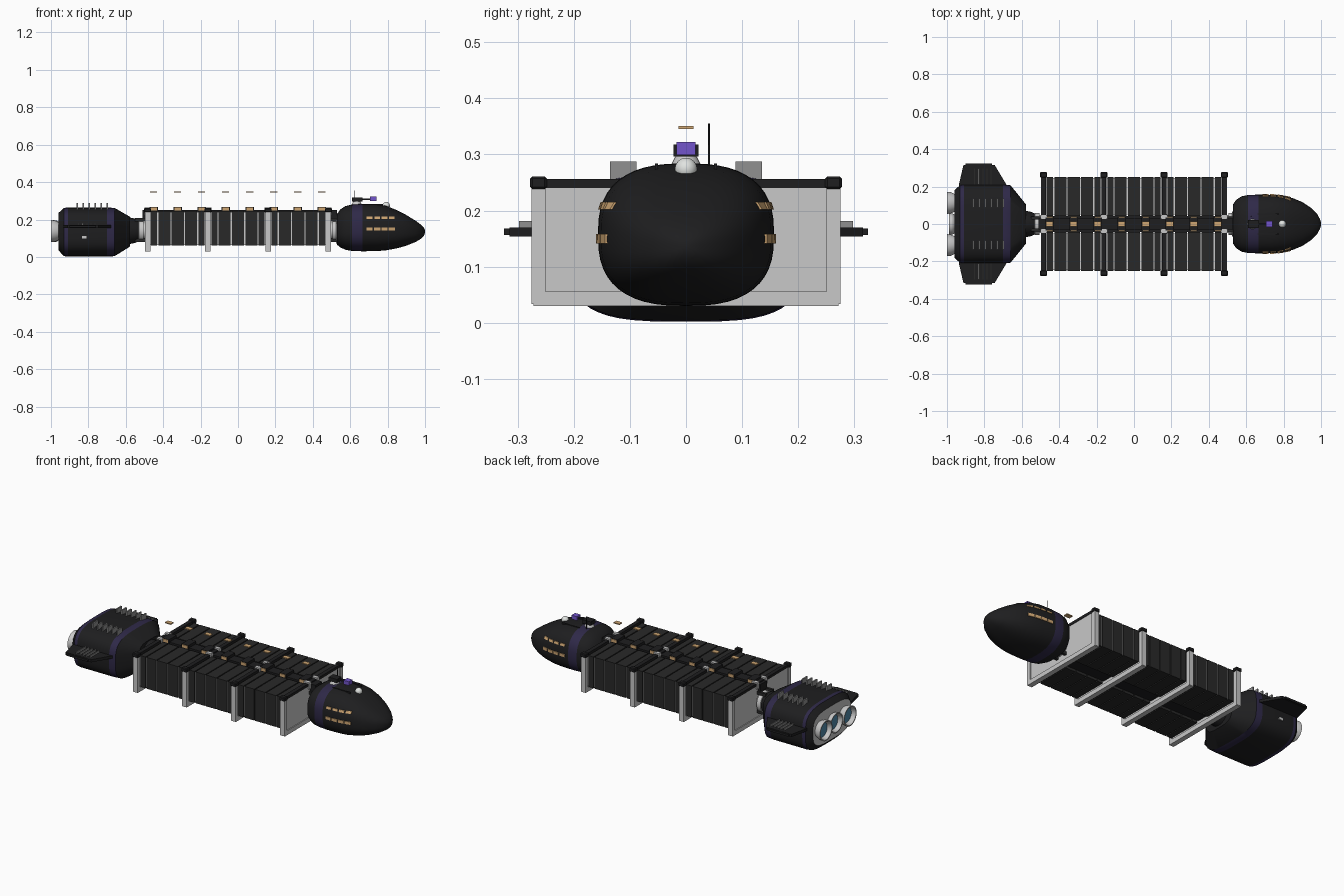
import bpy, bmesh, math
from mathutils import Matrix, Vector

if "Cube" in bpy.data.objects:
    bpy.data.objects.remove(bpy.data.objects["Cube"])


def mat(name, r, g, b):
    m = bpy.data.materials.new(name)
    m.diffuse_color = (r, g, b, 1)
    m.use_nodes = True
    m.node_tree.nodes["Principled BSDF"].inputs["Base Color"].default_value = m.diffuse_color
    return m


BLACK = mat("hull black", 0.013, 0.013, 0.014)
DARK = mat("container charcoal", 0.022, 0.022, 0.022)
GREY = mat("light grey", 0.58, 0.58, 0.58)
METAL = mat("mid grey", 0.28, 0.28, 0.28)
TAN = mat("warm tan", 0.62, 0.38, 0.17)
PURPLE = mat("bright purple", 0.17, 0.09, 0.60)
BAND = mat("dark purple", 0.028, 0.022, 0.065)
BLUE = mat("engine blue", 0.08, 0.25, 0.40)
WHITE = mat("off white", 0.75, 0.77, 0.75)


def finish(name, bm, mats, smooth=False):
    bmesh.ops.recalc_face_normals(bm, faces=bm.faces)
    me = bpy.data.meshes.new(name)
    bm.to_mesh(me)
    bm.free()
    for m in mats:
        me.materials.append(m)
    ob = bpy.data.objects.new(name, me)
    bpy.context.collection.objects.link(ob)
    if smooth:
        bpy.ops.object.select_all(action='DESELECT')
        ob.select_set(True)
        bpy.context.view_layer.objects.active = ob
        bpy.ops.object.shade_smooth_by_angle(angle=math.radians(30))
    return ob


def boxes(name, items, m):
    """One object from many boxes, each (x0, x1, y0, y1, z0, z1)."""
    bm = bmesh.new()
    for x0, x1, y0, y1, z0, z1 in items:
        c = Vector((x0 + x1, y0 + y1, z0 + z1)) / 2
        s = Matrix.Diagonal((abs(x1 - x0), abs(y1 - y0), abs(z1 - z0), 1))
        bmesh.ops.create_cube(bm, size=1, matrix=Matrix.Translation(c) @ s)
    return finish(name, bm, [m])


def both(items):
    """Mirror boxes across y."""
    return items + [(a, b, -d, -c, e, f) for a, b, c, d, e, f in items]


def loft(name, secs, power, mats, rule=None, y=0, n=48, caps=True):
    """Superellipse sections along x, each (x, half width, z low, z high)."""
    bm = bmesh.new()
    rings = []
    for x, w, lo, hi in secs:
        ring = []
        for i in range(n):
            a = 2 * math.pi * i / n
            c, s = math.cos(a), math.sin(a)
            ring.append(bm.verts.new((
                x, y + w * math.copysign(abs(c) ** (2 / power), c),
                (lo + hi) / 2 + (hi - lo) / 2 * math.copysign(abs(s) ** (2 / power), s))))
        rings.append(ring)
    for r, q in zip(rings, rings[1:]):
        for i in range(n):
            bm.faces.new((r[i], r[(i + 1) % n], q[(i + 1) % n], q[i]))
    if caps:
        bm.faces.new(rings[0])
        bm.faces.new(rings[-1])
    if rule:
        for f in bm.faces:
            f.material_index = rule(f.calc_center_median())
    return finish(name, bm, mats, True)


def tube(name, pts, m, y=0, z=0.14, caps=True):
    return loft(name, [(x, r, z - r, z + r) for x, r in pts], 2, [m], y=y, n=32, caps=caps)


# Command module with a purple band
HEAD = [(0.53, 0.105, 0.065, 0.23), (0.545, 0.128, 0.052, 0.252), (0.575, 0.148, 0.038, 0.272),
        (0.61, 0.155, 0.032, 0.28), (0.665, 0.157, 0.03, 0.284), (0.74, 0.156, 0.031, 0.283),
        (0.79, 0.152, 0.035, 0.274), (0.85, 0.138, 0.046, 0.25), (0.90, 0.117, 0.06, 0.224),
        (0.95, 0.084, 0.08, 0.193), (0.98, 0.052, 0.098, 0.171), (0.995, 0.025, 0.115, 0.154),
        (1.0, 0.008, 0.128, 0.142)]
loft("command_module", HEAD, 2.6, [BLACK, BAND], lambda c: int(0.61 < c.x < 0.665))


def head_y(x, z):
    """Half width of the command module hull at a given x and z."""
    for a, b in zip(HEAD, HEAD[1:]):
        if a[0] <= x <= b[0]:
            t = (x - a[0]) / (b[0] - a[0])
            w, lo, hi = (a[k] + (b[k] - a[k]) * t for k in (1, 2, 3))
            v = abs(z - (lo + hi) / 2) / ((hi - lo) / 2)
            return w * (1 - v ** 2.6) ** (1 / 2.6)


# Window plates following the hull, two rows per side
bm = bmesh.new()
for side in (-1, 1):
    for z0, z1, w in ((0.141, 0.158, 0.034), (0.202, 0.215, 0.03)):
        for xc in (0.703, 0.744, 0.783, 0.822):
            v = []
            for off in (-0.003, 0.004):
                for x, z in ((xc - w / 2, z0), (xc + w / 2, z0), (xc + w / 2, z1), (xc - w / 2, z1)):
                    v.append(bm.verts.new((x, side * (head_y(x, z) + off), z)))
            for f in ((0, 1, 2, 3), (4, 5, 6, 7), (0, 1, 5, 4), (1, 2, 6, 5), (2, 3, 7, 6), (3, 0, 4, 7)):
                bm.faces.new([v[i] for i in f])
finish("windows", bm, [TAN])


# Roof equipment
def cone(name, x, y, z0, z1, r0, r1, m):
    bm = bmesh.new()
    bmesh.ops.create_cone(bm, cap_ends=True, segments=24, radius1=r0, radius2=r1, depth=z1 - z0,
                          matrix=Matrix.Translation((x, y, (z0 + z1) / 2)))
    return finish(name, bm, [m], True)


cone("turret_base", 0.635, 0, 0.275, 0.298, 0.03, 0.018, GREY)
boxes("turret_body", [(0.61, 0.665, -0.022, 0.022, 0.296, 0.318), (0.66, 0.71, -0.005, 0.005, 0.305, 0.313)], BLACK)
boxes("sensor_box", [(0.705, 0.74, -0.017, 0.017, 0.299, 0.322)], PURPLE)
boxes("roof_hatch_rails", both([(0.66, 0.775, 0.05, 0.055, 0.27, 0.284)]), BLACK)
cone("antenna", 0.625, 0.041, 0.265, 0.355, 0.0022, 0.0015, BLACK)
bm = bmesh.new()
bmesh.ops.create_uvsphere(bm, u_segments=20, v_segments=12, radius=0.02,
                          matrix=Matrix.Translation((0.793, 0, 0.274)))
finish("sensor_dome", bm, [WHITE], True)

# Couplings at both ends of the cargo section
tube("front_coupling", [(0.47, 0.045), (0.505, 0.045), (0.506, 0.06), (0.525, 0.06), (0.526, 0.07), (0.55, 0.07)], GREY)
tube("rear_coupling", [(-0.535, 0.045), (-0.53, 0.06), (-0.505, 0.06), (-0.504, 0.045), (-0.47, 0.045)], GREY)
tube("rear_coupling_neck", [(-0.60, 0.075), (-0.55, 0.065), (-0.53, 0.055)], BLACK)
boxes("coupling_struts", both([(s * 0.475, s * 0.55, 0.025, 0.04, z, z + 0.018)
                               for s in (-1, 1) for z in (0.08, 0.19)]), DARK)

# Cargo frames: posts, bottom beams, bulkheads and black top beams
FRAMES = [-0.483, -0.161, 0.161, 0.483]
frame = []
for x in FRAMES:
    frame += both([(x - 0.015, x + 0.015, 0.25, 0.275, 0.033, 0.242)])
    frame += [(x - 0.015, x + 0.015, -0.272, 0.272, 0.03, 0.056),
              (x - 0.01, x + 0.01, -0.25, 0.25, 0.056, 0.24)]
boxes("cargo_frames", frame, GREY)
boxes("top_beams", [(x - 0.012, x + 0.012, -0.26, 0.26, 0.24, 0.256) for x in FRAMES], BLACK)
caps = boxes("corner_caps", both([(x - 0.019, x + 0.019, 0.248, 0.278, 0.238, 0.261) for x in FRAMES]), BLACK)
bev = caps.modifiers.new("bevel", 'BEVEL')
bev.width = 0.004
boxes("beam_clamps", both([(x - 0.018, x + 0.018, 0.027, 0.048, 0.225, 0.264) for x in FRAMES]), GREY)

# Cargo containers in three bays with light dividers between them
cuts = [-0.146, -0.107, -0.036, 0.036, 0.107, 0.146]
cargo, dividers = [], []
for bay in (-0.322, 0, 0.322):
    for a, b in zip(cuts, cuts[1:]):
        cargo.append((bay + a + 0.003, bay + b - 0.003, 0.042, 0.252, 0.06, 0.246))
    dividers.append((bay - 0.147, bay + 0.147, 0.05, 0.247, 0.065, 0.241))
boxes("containers", both(cargo), DARK)
boxes("container_dividers", both(dividers), GREY)

# Central spine with lamps and floating marker plates
boxes("spine", [(-0.51, 0.53, -0.03, 0.03, 0.205, 0.25), (-0.48, 0.48, -0.043, 0.043, 0.075, 0.2)], BLACK)
LAMPS = [-0.451 + 0.1284 * i for i in range(8)]
boxes("spine_blocks", [(x - 0.022, x + 0.022, -0.036, 0.036, 0.24, 0.266) for x in LAMPS], BLACK)
boxes("spine_lamps", both([(x - 0.018, x + 0.018, 0.034, 0.04, 0.247, 0.264) for x in LAMPS]), TAN)
boxes("marker_plates", [(x - 0.019, x + 0.019, -0.013, 0.013, 0.345, 0.351) for x in LAMPS], TAN)

# Engine module with two purple bands and a grey rear plate
loft("engine_module",
     [(-0.96, 0.18, 0.035, 0.235), (-0.93, 0.208, 0.004, 0.262), (-0.91, 0.21, 0.002, 0.264),
      (-0.70, 0.21, 0.002, 0.264), (-0.66, 0.207, 0.004, 0.262), (-0.578, 0.105, 0.055, 0.215)],
     3.4, [BLACK, BAND, GREY],
     lambda c: 2 if c.x < -0.959 else int(-0.93 < c.x < -0.91 or -0.70 < c.x < -0.66))

# Side fins
bm = bmesh.new()
outline = [(-0.935, 0.18), (-0.66, 0.18), (-0.685, 0.215), (-0.745, 0.315), (-0.912, 0.315), (-0.935, 0.215)]
for s in (-1, 1):
    lo = [bm.verts.new((x, s * y, 0.154)) for x, y in outline]
    hi = [bm.verts.new((x, s * y, 0.17)) for x, y in outline]
    bm.faces.new(lo)
    bm.faces.new(hi)
    for i in range(6):
        j = (i + 1) % 6
        bm.faces.new((lo[i], lo[j], hi[j], hi[i]))
finish("side_fins", bm, [BLACK])
boxes("fin_tips", both([(-0.90, -0.76, 0.312, 0.324, 0.156, 0.168)]), BLACK)
boxes("fin_radiators", both([(x, x + 0.006, 0.212, 0.298, 0.165, 0.181)
                             for x in [-0.855 + 0.022 * i for i in range(5)]]), METAL)
boxes("roof_radiators", both([(x - 0.004, x + 0.004, 0.088, 0.135, 0.24, 0.287)
                              for x in [-0.86 + 0.032 * i for i in range(6)]]), METAL)
boxes("side_ports", both([(-0.835, -0.81, 0.20, 0.214, 0.098, 0.112)]), GREY)

# Three engine bells with blue throats
for label, y, tip in (("left", 0.113, -1.0), ("centre", 0, -0.99), ("right", -0.113, -1.0)):
    tube(label + "_nozzle", [(tip + 0.03, 0.042), (tip + 0.004, 0.05), (tip, 0.053), (tip, 0.059),
                             (tip + 0.02, 0.057), (-0.955, 0.046)], GREY, y, 0.138, caps=False)
    tube(label + "_throat", [(tip + 0.024, 0.044), (tip + 0.028, 0.044)], BLUE, y, 0.138)
